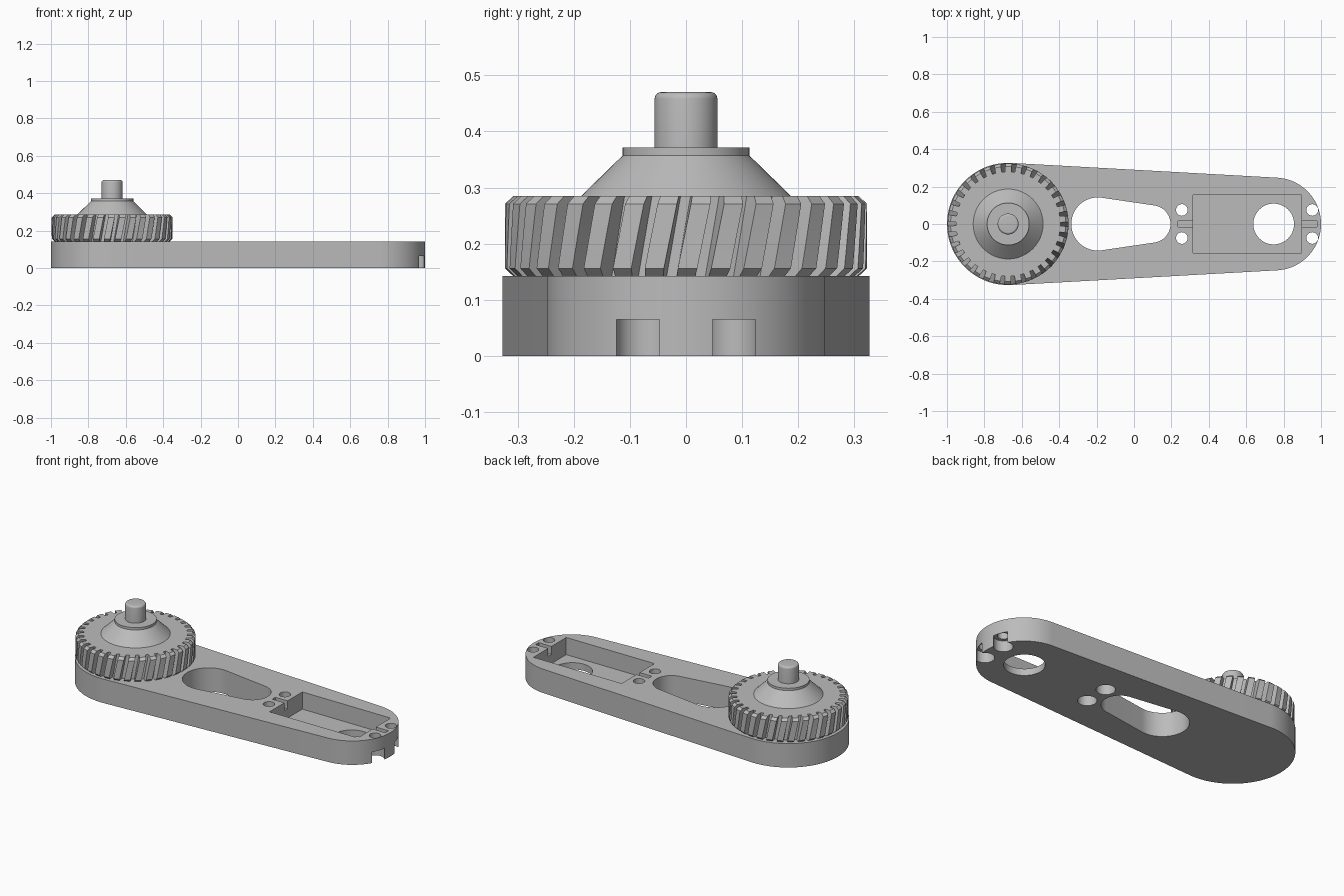
import bpy, bmesh
from math import sin, cos, pi, asin

cube = bpy.data.objects.get("Cube")
if cube:
    bpy.data.objects.remove(cube)

grey = bpy.data.materials.new("mid_grey")
grey.use_nodes = True
COLOUR = (0.5, 0.5, 0.5, 1)
grey.diffuse_color = COLOUR
grey.node_tree.nodes["Principled BSDF"].inputs["Base Color"].default_value = COLOUR

PIVOT = -0.673   # x of the gear axis
TOP = 0.142      # top of the arm


def layered(name, rings):
    """Solid through a stack of rings holding equal numbers of points."""
    bm = bmesh.new()
    layers = [[bm.verts.new(p) for p in ring] for ring in rings]
    n = len(layers[0])
    for low, high in zip(layers, layers[1:]):
        for i in range(n):
            j = (i + 1) % n
            bm.faces.new((low[i], low[j], high[j], high[i]))
    bm.faces.new(layers[0][::-1])
    bm.faces.new(layers[-1])
    bmesh.ops.recalc_face_normals(bm, faces=bm.faces)
    mesh = bpy.data.meshes.new(name)
    bm.to_mesh(mesh)
    bm.free()
    mesh.materials.append(grey)
    obj = bpy.data.objects.new(name, mesh)
    bpy.context.collection.objects.link(obj)
    return obj


def prism(name, outline, z0, z1):
    return layered(name, [[(x, y, z) for x, y in outline] for z in (z0, z1)])


def arc(cx, cy, r, a0, a1, n):
    return [(cx + r * cos(a0 + (a1 - a0) * i / n), cy + r * sin(a0 + (a1 - a0) * i / n))
            for i in range(n + 1)]


def tapered_slot(xa, ra, xb, rb):
    """Outline around two circles on the x axis joined by tangents."""
    t = pi / 2 - asin((ra - rb) / (xb - xa))
    return arc(xb, 0, rb, -t, t, 40) + arc(xa, 0, ra, t, 2 * pi - t, 48)


def disc(x, y, r):
    return arc(x, y, r, 0, 2 * pi, 48)[:-1]


def box(x0, x1, half):
    return [(x0, -half), (x1, -half), (x1, half), (x0, half)]


def smooth(obj):
    bpy.ops.object.select_all(action="DESELECT")
    obj.select_set(True)
    bpy.context.view_layer.objects.active = obj
    bpy.ops.object.shade_smooth_by_angle(angle=0.45)


# Arm with all its openings
arm = prism("arm", tapered_slot(PIVOT, 0.327, 0.752, 0.248), 0, TOP)
cutters = [
    prism("slot_cutter", tapered_slot(-0.193, 0.142, 0.095, 0.1), -0.1, 0.3),
    prism("pocket_cutter", box(0.315, 0.895, 0.154), 0.04, 0.3),
    prism("shaft_hole_cutter", disc(0.747, 0, 0.109), -0.1, 0.3),
    prism("inner_groove_cutter", box(0.235, 0.33, 0.015), 0.095, 0.3),
    prism("outer_groove_cutter", box(0.88, 0.978, 0.015), 0.095, 0.3),
]
for x in (0.256, 0.953):
    for y in (-0.075, 0.075):
        cutters.append(prism("screw_hole_cutter", disc(x, y, 0.031), -0.1, 0.3))
        cutters.append(prism("counterbore_cutter", disc(x, y, 0.051), -0.1, 0.065))
for cutter in cutters:
    cutter.hide_render = True
    mod = arm.modifiers.new(cutter.name, "BOOLEAN")
    mod.operation, mod.solver, mod.object = "DIFFERENCE", "EXACT", cutter
bpy.context.view_layer.update()
cut_mesh = bpy.data.meshes.new_from_object(
    arm.evaluated_get(bpy.context.evaluated_depsgraph_get()))
arm.modifiers.clear()
arm.data = cut_mesh
for cutter in cutters:
    bpy.data.objects.remove(cutter)
smooth(arm)

# Helical gear with chamfered tooth ends
TEETH = 34
GEAR_TOP, TWIST, CHAMFER = 0.285, 0.09, 0.014


def gear_ring(z, tip, root):
    turn = TWIST * (z - TOP) / (GEAR_TOP - TOP)
    pitch = 2 * pi / TEETH
    ring = []
    for k in range(TEETH):
        for step, r in ((-0.33, root), (-0.29, tip), (0.29, tip), (0.33, root)):
            a = (k + step) * pitch + turn
            ring.append((PIVOT + r * cos(a), r * sin(a), z))
    return ring


low, high = TOP + CHAMFER, GEAR_TOP - CHAMFER
body = [gear_ring(low + (high - low) * i / 6, 0.323, 0.279) for i in range(7)]
gear = layered("helical_gear",
               [gear_ring(TOP, 0.18, 0.18), gear_ring(TOP, 0.308, 0.279)] + body +
               [gear_ring(GEAR_TOP, 0.308, 0.279), gear_ring(GEAR_TOP, 0.18, 0.18)])
smooth(gear)


# Turned parts on the gear axis
def lathe(name, profile):
    smooth(layered(name, [[(x, y, z) for x, y in disc(PIVOT, 0, r)] for r, z in profile]))


lathe("hub_cone", [(0.187, 0.28), (0.187, GEAR_TOP), (0.113, 0.357)])
lathe("hub_flange", [(0.113, 0.357), (0.113, 0.371)])
rounding = [(r, z) for r, z in arc(0.044, 0.458, 0.012, 0, pi / 2, 5)]
lathe("shaft", [(0.056, 0.36)] + rounding)
